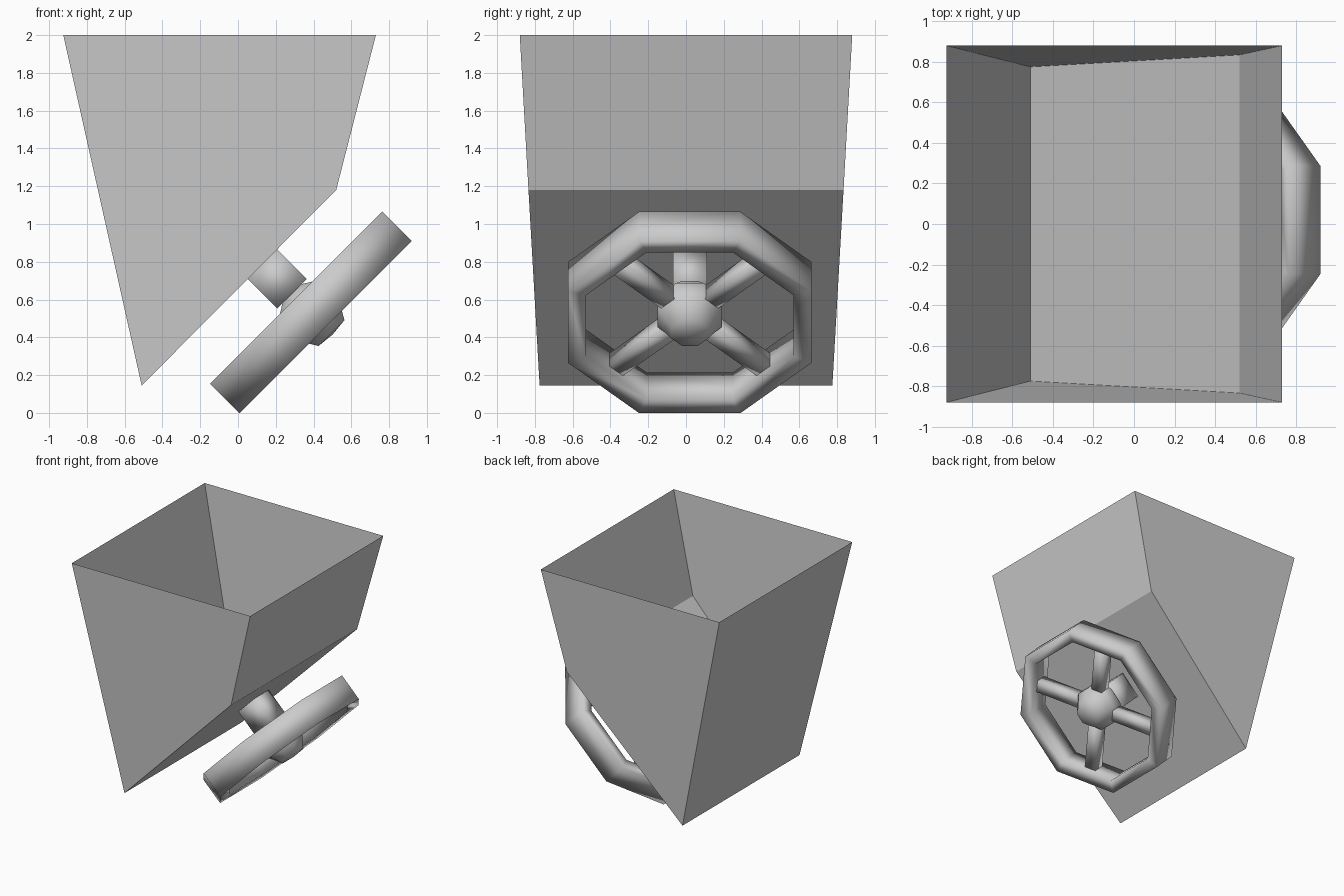
import bpy, bmesh, math
from mathutils import Matrix, Vector

if "Cube" in bpy.data.objects:
    bpy.data.objects.remove(bpy.data.objects["Cube"])

# Tilted wheel frame: local x up the slope, y across, z back toward the hopper
s = math.sqrt(0.5)
TILT = Matrix(((s, 0, -s, 0.385), (0, 1, 0, 0.02), (s, 0, s, 0.532), (0, 0, 0, 1)))


def finish(name, bm, angle, matrix=None, recalc=True):
    if recalc:
        bmesh.ops.recalc_face_normals(bm, faces=bm.faces)
    me = bpy.data.meshes.new(name)
    bm.to_mesh(me)
    bm.free()
    ob = bpy.data.objects.new(name, me)
    bpy.context.collection.objects.link(ob)
    if matrix:
        ob.matrix_world = matrix
    bpy.ops.object.select_all(action='DESELECT')
    bpy.context.view_layer.objects.active = ob
    ob.select_set(True)
    bpy.ops.object.shade_smooth_by_angle(angle=math.radians(angle))
    return ob


def lathe(name, profile, sides, closed, angle):
    """Revolve (radius, height) points around local z, flats on the axes."""
    bm = bmesh.new()
    rings = []
    for r, z in profile:
        if r == 0:
            rings.append([bm.verts.new((0, 0, z))] * sides)
            continue
        rings.append([bm.verts.new((r * math.cos(a), r * math.sin(a), z))
                      for a in (2 * math.pi * (i + 0.5) / sides for i in range(sides))])
    pairs = list(zip(rings, rings[1:]))
    if closed:
        pairs.append((rings[-1], rings[0]))
    for a, b in pairs:
        for i in range(sides):
            j = (i + 1) % sides
            bm.faces.new(list(dict.fromkeys((a[i], a[j], b[j], b[i]))))
    return finish(name, bm, angle, TILT)


def box(name, size, local):
    bm = bmesh.new()
    bmesh.ops.create_cube(bm, size=1)
    bmesh.ops.scale(bm, vec=Vector(size), verts=bm.verts)
    return finish(name, bm, 180, TILT @ local)


# Hopper: open-topped sheet with a sloped floor and flat sides, facing outward
profile = [(-0.925, 2.0, 0.88), (-0.51, 0.145, 0.775), (0.52, 1.18, 0.834), (0.73, 2.0, 0.88)]
bm = bmesh.new()
front = [bm.verts.new((x, -y, z)) for x, z, y in profile]
back = [bm.verts.new((x, y, z)) for x, z, y in profile]
bm.faces.new(front)
bm.faces.new(back[::-1])
for i in range(3):
    bm.faces.new((front[i], back[i], back[i + 1], front[i + 1]))
finish("hopper", bm, 20, recalc=False)

# Octagonal rim with a rectangular section
k = 1 / math.cos(math.pi / 8)
lathe("wheel_rim", [(0.645 * k, -0.11), (0.645 * k, 0.11), (0.55 * k, 0.1), (0.55 * k, -0.1)],
      8, True, 180)

# Faceted hub
lathe("wheel_hub", [(0, 0.185), (0.13, 0.11), (0.185, 0.05), (0.185, -0.04),
                    (0.14, -0.10), (0.105, -0.155), (0, -0.165)], 8, False, 60)

# Four diagonal spokes
for i in range(4):
    turn = Matrix.Rotation(math.pi / 4 + i * math.pi / 2, 4, 'Z')
    box(f"spoke_{i + 1}", (0.45, 0.10, 0.10), turn @ Matrix.Translation((0.34, 0, 0)))

# Square shaft joining the hub to the sloped floor
box("shaft", (0.22, 0.18, 0.22), Matrix.Translation((0, 0, 0.25)))
